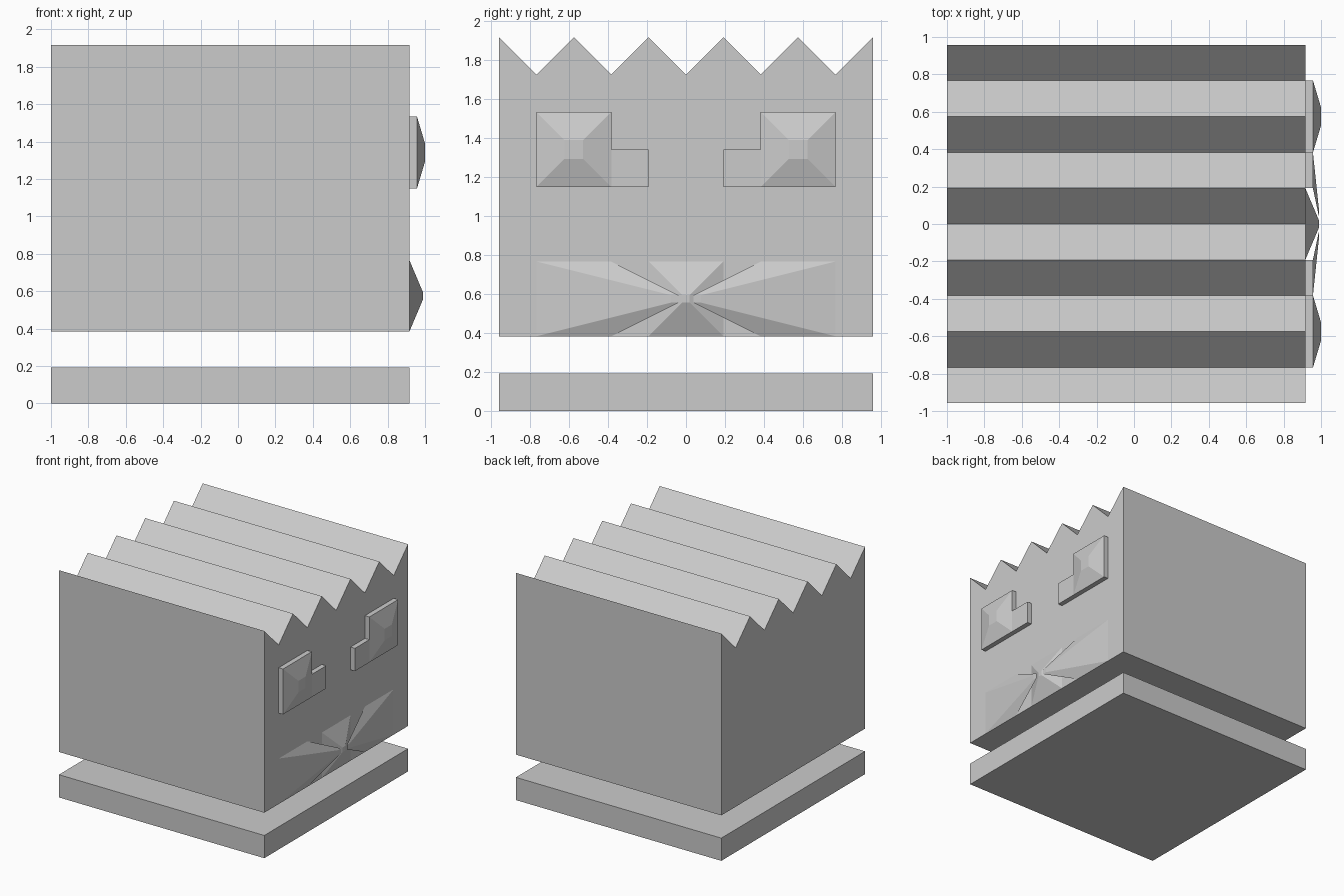
import bpy, bmesh

if "Cube" in bpy.data.objects:
    bpy.data.objects.remove(bpy.data.objects["Cube"])

U = 0.1916                 # modelling grid unit: the body is 10 x 10 units
BACK, FACE = -1.0, -1.0 + 10 * U
PLATE = FACE + 0.041       # outer plane of the eye plates


def loft(name, profile, x0, x1, scale=1.0, pivot=(0, 0)):
    """Extrude a (y, z) profile in grid units along x, tapering towards a pivot."""
    bm = bmesh.new()
    py, pz = pivot
    near = [bm.verts.new((x0, y * U, z * U)) for y, z in profile]
    far = [bm.verts.new((x1, (py + (y - py) * scale) * U, (pz + (z - pz) * scale) * U))
           for y, z in profile]
    bm.faces.new(near)
    bm.faces.new(far[::-1])
    n = len(profile)
    for i in range(n):
        j = (i + 1) % n
        bm.faces.new((near[i], far[i], far[j], near[j]))
    bmesh.ops.recalc_face_normals(bm, faces=bm.faces)
    mesh = bpy.data.meshes.new(name)
    bm.to_mesh(mesh)
    bm.free()
    obj = bpy.data.objects.new(name, mesh)
    bpy.context.collection.objects.link(obj)
    return obj


def rect(y0, y1, z0, z1):
    return [(y0, z0), (y1, z0), (y1, z1), (y0, z1)]


# base slab
loft("base", rect(-5, 5, 0, 1), BACK, FACE)

# main body with zigzag top
zigzag = [(5 - i, 10 if i % 2 == 0 else 9) for i in range(11)]
loft("body", [(-5, 2), (5, 2)] + zigzag, BACK, FACE)

# eyes: L-shaped plate with a raised, tapered square on each side
for side, s in (("left", -1), ("right", 1)):
    plate = [(4, 6), (4, 8), (2, 8), (2, 7), (1, 7), (1, 6)]
    loft(f"{side}_eye_plate", [(s * y, z) for y, z in plate], FACE, PLATE)
    loft(f"{side}_eye_bulge", rect(s * 2, s * 4, 6, 8), PLATE, 1.0, 0.25, (s * 3, 7))

# mouth: three spikes leaning to a shared centre
for name, y0, y1 in (("left", -4, -2), ("middle", -1, 1), ("right", 2, 4)):
    loft(f"{name}_mouth_spike", rect(y0, y1, 2, 4), FACE, 0.989, 0.1, (0, 3))
